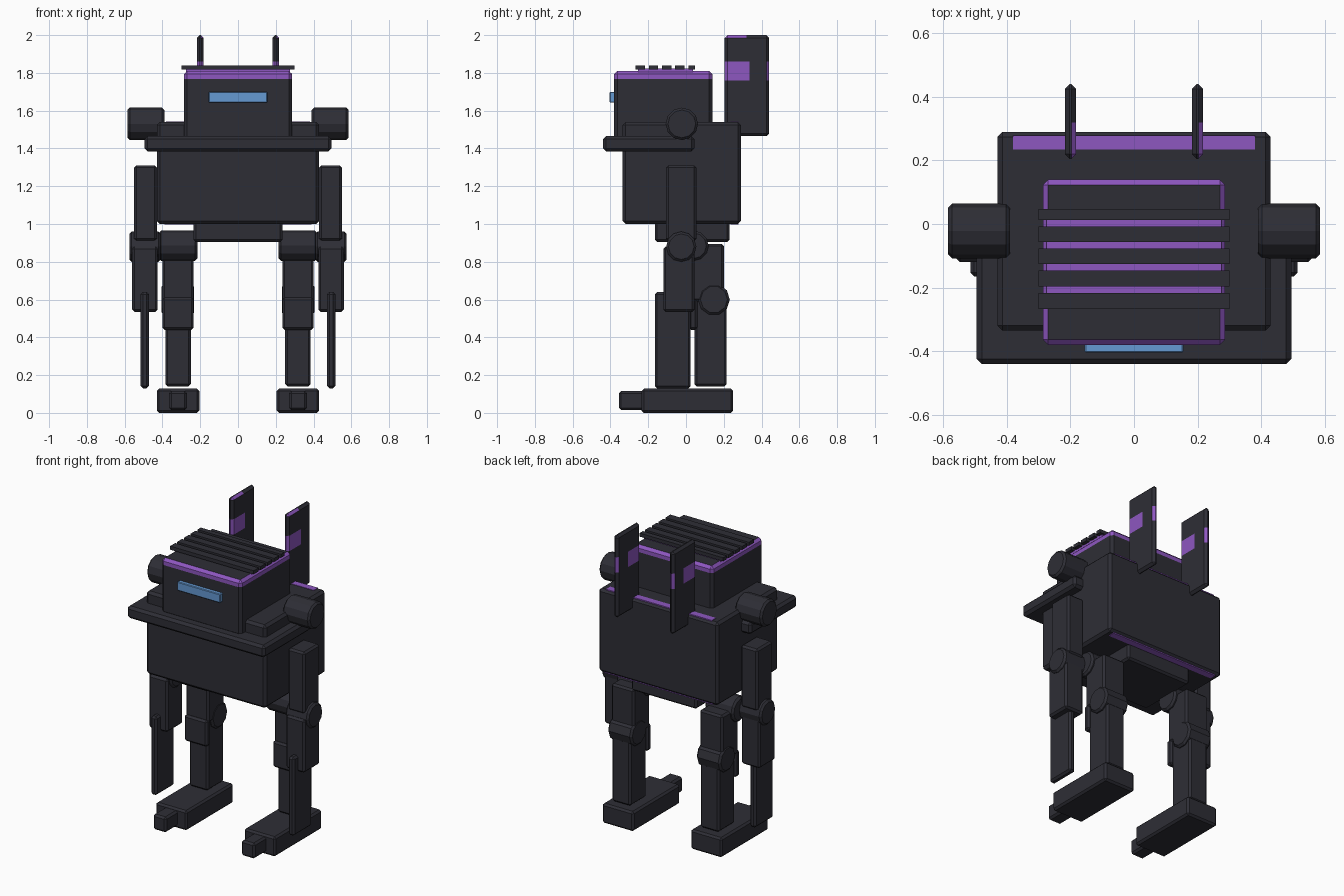
import bpy, bmesh, math
from mathutils import Matrix, Vector

if "Cube" in bpy.data.objects:
    bpy.data.objects.remove(bpy.data.objects["Cube"])


def material(name, rgb):
    m = bpy.data.materials.new(name)
    m.diffuse_color = (*rgb, 1)
    m.use_nodes = True
    m.node_tree.nodes["Principled BSDF"].inputs["Base Color"].default_value = m.diffuse_color
    return m


DARK = material("charcoal metal", (0.027, 0.027, 0.036))
PURPLE = material("purple glow", (0.27, 0.095, 0.53))
BLUE = material("blue visor", (0.13, 0.32, 0.65))


def finish(bm, name, mats):
    me = bpy.data.meshes.new(name)
    bm.normal_update()
    bm.to_mesh(me)
    bm.free()
    for m in mats:
        me.materials.append(m)
    ob = bpy.data.objects.new(name, me)
    bpy.context.collection.objects.link(ob)
    return ob


def box(name, x, y, z, mat=DARK, bevel=0.012, cuts=(), rule=None):
    """Chamfered box from min/max pairs; cuts are (axis, value), rule picks purple faces."""
    bm = bmesh.new()
    bmesh.ops.create_cube(bm, size=1)
    for v in bm.verts:
        v.co = Vector([a + (c + 0.5) * (b - a) for c, (a, b) in zip(v.co, (x, y, z))])
    if bevel:
        bmesh.ops.bevel(bm, geom=bm.edges[:], offset=bevel, segments=1,
                        affect='EDGES', profile=0.5)
    for axis, value in cuts:
        n = Vector((0, 0, 0))
        n[axis] = 1
        bmesh.ops.bisect_plane(bm, geom=bm.verts[:] + bm.edges[:] + bm.faces[:],
                               plane_co=n * value, plane_no=n)
    bm.normal_update()
    if rule:
        for f in bm.faces:
            f.material_index = int(rule(f.calc_center_median(), f.normal))
    return finish(bm, name, [mat, PURPLE] if rule else [mat])


def joint(name, x, y, z, r, sides=12):
    """Chamfered cylinder lying along x."""
    bm = bmesh.new()
    rot = Matrix.Rotation(math.pi / 2, 4, 'Y')
    bmesh.ops.create_cone(bm, cap_ends=True, segments=sides, radius1=r, radius2=r,
                          depth=x[1] - x[0],
                          matrix=Matrix.Translation(((x[0] + x[1]) / 2, y, z)) @ rot)
    rim = [e for e in bm.edges if any(len(f.verts) > 4 for f in e.link_faces)]
    bmesh.ops.bevel(bm, geom=rim, offset=0.012, segments=1, affect='EDGES', profile=0.5)
    return finish(bm, name, [DARK])


def side(s, a, b):
    return (a, b) if s > 0 else (-b, -a)


# Torso, chest plate and pelvis
box("torso", (-0.43, 0.43), (-0.335, 0.29), (1.0, 1.54), bevel=0.016)
box("torso_top_strip", (-0.38, 0.38), (0.235, 0.278), (1.536, 1.543), PURPLE, 0)
box("torso_bottom_strip", (-0.39, 0.39), (0.235, 0.278), (0.997, 1.004), PURPLE, 0)
box("chest_plate", (-0.495, 0.495), (-0.44, 0.045), (1.385, 1.465), bevel=0.016)
box("pelvis", (-0.235, 0.235), (-0.165, 0.23), (0.905, 1.02))

# Head with glowing rim
box("head", (-0.287, 0.287), (-0.38, 0.14), (1.45, 1.81), bevel=0.017,
    cuts=[(2, 1.768)], rule=lambda c, n: c.z > 1.768 and n.z < 0.9)
box("visor", (-0.155, 0.155), (-0.405, -0.37), (1.643, 1.70), BLUE, 0.004)

# Slatted vent over a glowing core
box("vent_core", (-0.276, 0.276), (-0.255, 0.038), (1.80, 1.822), PURPLE, 0)
for i in range(5):
    mid = 0.037 - i * 0.0695
    lo = -0.268 if i == 4 else mid - 0.0245
    hi = 0.047 if i == 0 else mid + 0.0245
    box("vent_slat", (-0.30, 0.30), (lo, hi), (1.817, 1.84), bevel=0)


# Back fin colouring: band at the front and rear edges, and a top patch
def fin_rule(c, n):
    band = 1.76 < c.z < 1.86 and (c.y < 0.335 or c.y > 0.425)
    return band or (c.z > 1.982 and c.y < 0.32 and n.x > 0.1)


for s in (-1, 1):
    box("back_fin", (s * 0.2 - 0.0175, s * 0.2 + 0.0175), (0.205, 0.44), (1.465, 2.0),
        bevel=0.0145, cuts=[(2, 1.76), (2, 1.86), (1, 0.32), (1, 0.335)], rule=fin_rule)

    # Arm
    joint("shoulder", side(s, 0.39, 0.585), -0.022, 1.53, 0.086)
    box("upper_arm", side(s, 0.43, 0.55), (-0.105, 0.055), (0.91, 1.31))
    joint("elbow", side(s, 0.41, 0.575), -0.025, 0.88, 0.08)
    box("forearm", side(s, 0.425, 0.56), (-0.12, 0.045), (0.535, 0.88))
    box("arm_blade", side(s, 0.472, 0.515), (-0.165, 0.025), (0.13, 0.64))

    # Leg
    joint("hip", side(s, 0.215, 0.42), 0.04, 0.885, 0.08)
    box("thigh", side(s, 0.235, 0.40), (0.03, 0.20), (0.59, 0.895))
    joint("knee", side(s, 0.232, 0.405), 0.148, 0.60, 0.084, 10)
    box("knee_guard", side(s, 0.235, 0.40), (0.015, 0.06), (0.44, 0.61))
    box("shin", side(s, 0.25, 0.385), (0.045, 0.215), (0.14, 0.62))
    box("foot", side(s, 0.205, 0.43), (-0.235, 0.25), (0.0, 0.128))
    box("toe", side(s, 0.27, 0.365), (-0.355, -0.22), (0.015, 0.115))
